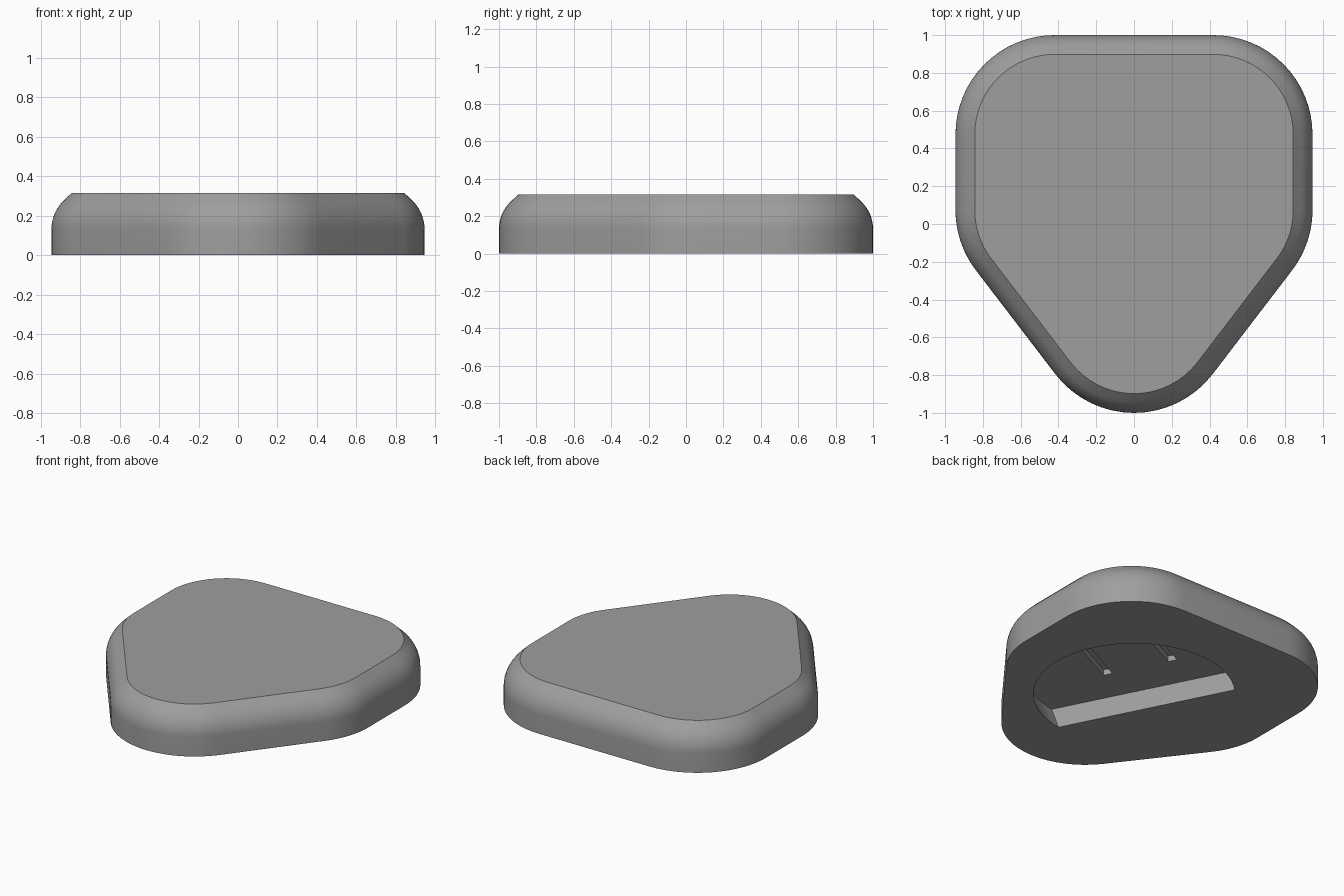
import bpy, bmesh, math
from mathutils import Matrix

if "Cube" in bpy.data.objects:
    bpy.data.objects.remove(bpy.data.objects["Cube"])

CORNER = 0.525                      # plan corner radius
TURN = math.radians(27)             # direction of the underside recess
SLANT = math.atan2(0.549, 0.42)     # angle of the two tapering sides

grey = bpy.data.materials.new("plain grey")
grey.diffuse_color = (0.345, 0.345, 0.345, 1)
grey.use_nodes = True
grey.node_tree.nodes["Principled BSDF"].inputs["Base Color"].default_value = grey.diffuse_color


def loft(name, rings, matrix=None):
    """Closed solid through matching rings of points, bottom to top."""
    bm = bmesh.new()
    loops = [[bm.verts.new(p) for p in ring] for ring in rings]
    n = len(loops[0])
    for low, high in zip(loops, loops[1:]):
        for i in range(n):
            j = (i + 1) % n
            bm.faces.new((low[i], low[j], high[j], high[i]))
    bm.faces.new(loops[0][::-1])
    bm.faces.new(loops[-1])
    bmesh.ops.recalc_face_normals(bm, faces=bm.faces)
    if matrix:
        bm.transform(matrix)
    mesh = bpy.data.meshes.new(name)
    bm.to_mesh(mesh)
    bm.free()
    mesh.materials.append(grey)
    obj = bpy.data.objects.new(name, mesh)
    bpy.context.collection.objects.link(obj)
    return obj


def outline(inset, z):
    """Rounded five-cornered plan, shrunk by inset."""
    q, s = math.pi / 2, SLANT - math.pi / 2
    arcs = [(0.42, 0.074, s, 0), (0.42, 0.475, 0, q), (-0.42, 0.475, q, 2 * q),
            (-0.42, 0.074, 2 * q, 2 * q - s), (0, -0.475, 2 * q - s, 4 * q + s)]
    r, steps = CORNER - inset, 16
    return [(cx + r * math.cos(a + (b - a) * k / steps),
             cy + r * math.sin(a + (b - a) * k / steps), z)
            for cx, cy, a, b in arcs for k in range(steps + 1)]


def segment(r, z, chord=0.2, steps=64):
    """Disc with one side cut off by a straight chord."""
    half = math.pi - math.acos(chord / r)
    return [(r * math.cos(-half + 2 * half * k / steps),
             r * math.sin(-half + 2 * half * k / steps), z) for k in range(steps + 1)]


def box(x0, x1, y0, y1, z):
    return [(x0, y0, z), (x1, y0, z), (x1, y1, z), (x0, y1, z)]


# body: upright wall, rounded shoulder, short chamfer, flat top
profile = [(0, 0)]
for k in range(9):
    a = math.radians(45) * k / 8
    profile.append((0.2 * (1 - math.cos(a)), 0.132 + 0.2 * math.sin(a)))
profile.append((0.102, 0.315))
body = loft("body", [outline(i, z) for i, z in profile])

# underside recess with an upright straight wall and a flared round wall,
# and two shallow grooves in its ceiling
turn = Matrix.Rotation(TURN, 4, 'Z')
cutters = [loft("recess_cutter", [segment(0.587, -0.14), segment(0.675, 0.14)], turn)]
for y in (-0.15, 0.29):
    cutters.append(loft("groove_cutter", [box(0.065, 0.5, y - 0.03, y + 0.03, z)
                                          for z in (0.08, 0.18)], turn))
bpy.context.view_layer.objects.active = body
body.select_set(True)
for cutter in cutters:
    cutter.hide_render = True
    mod = body.modifiers.new("cut", 'BOOLEAN')
    mod.operation, mod.solver, mod.object = 'DIFFERENCE', 'EXACT', cutter
    bpy.ops.object.modifier_apply(modifier=mod.name)
    bpy.data.objects.remove(cutter)

bpy.ops.object.shade_smooth_by_angle(angle=math.radians(30))
